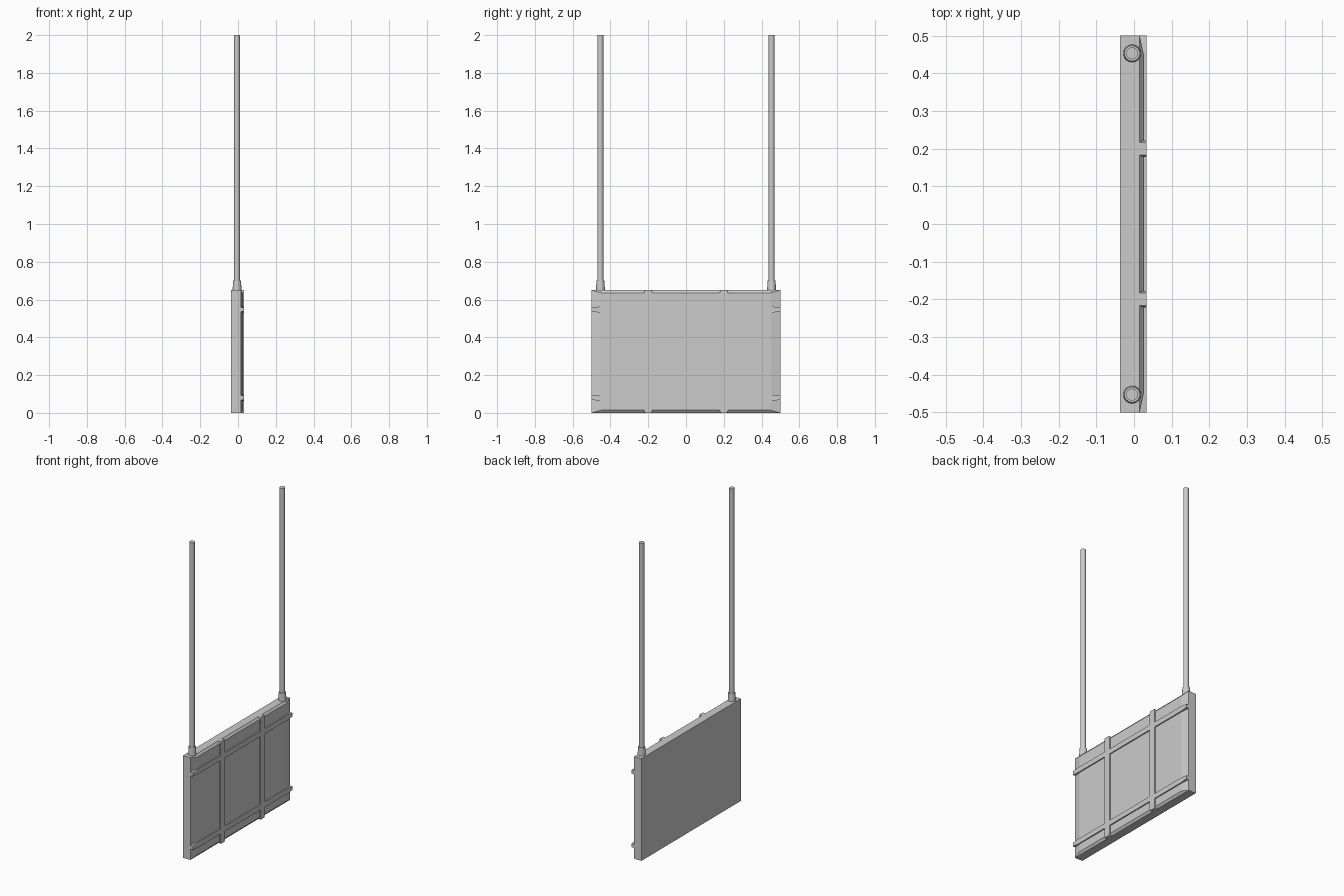
import bpy, bmesh

if "Cube" in bpy.data.objects:
    bpy.data.objects.remove(bpy.data.objects["Cube"])

W, H = 0.5, 0.65              # half width, height of the board
BACK, RIM, FACE, RIB = -0.037, 0.015, 0.026, 0.033


def make(name, loops):
    """Skin a stack of matching closed loops and cap both ends."""
    bm = bmesh.new()
    rings = [[bm.verts.new(p) for p in loop] for loop in loops]
    n = len(rings[0])
    for a, b in zip(rings, rings[1:]):
        for i in range(n):
            j = (i + 1) % n
            bm.faces.new((a[i], a[j], b[j], b[i]))
    bm.faces.new(rings[0][::-1])
    bm.faces.new(rings[-1])
    bmesh.ops.recalc_face_normals(bm, faces=bm.faces)
    mesh = bpy.data.meshes.new(name)
    bm.to_mesh(mesh)
    bm.free()
    ob = bpy.data.objects.new(name, mesh)
    bpy.context.collection.objects.link(ob)
    return ob


def rect(x, dy, dz):
    return [(x, -W + dy, dz), (x, W - dy, dz), (x, W - dy, H - dz), (x, -W + dy, H - dz)]


def rib_outline(half_len, half_w, taper_len, taper_w):
    """Bar outline (along, across) narrowing toward both ends."""
    l, w = half_len, half_w
    li, we = l - taper_len, w - taper_w
    return [(-l, -we), (-li, -w), (li, -w), (l, -we), (l, we), (li, w), (-li, w), (-l, we)]


# Board with a raised, bevelled front
make("board", [rect(BACK, 0, 0), rect(RIM, 0, 0), rect(FACE, 0.05, 0.014)])

# Upright ribs
out = rib_outline(H / 2, 0.022, 0.014, 0.005)
for y in (-0.2, 0.2):
    make("upright_rib", [[(x, y + b, H / 2 + a) for a, b in out] for x in (0.01, RIB)])

# Cross ribs
out = rib_outline(W, 0.016, 0.045, 0.005)
for z in (0.08, 0.547):
    make("cross_rib", [[(x, a, z + b) for a, b in out] for x in (0.01, RIB)])


def cone(name, r1, r2, z0, z1, y):
    bpy.ops.mesh.primitive_cone_add(vertices=16, radius1=r1, radius2=r2, depth=z1 - z0,
                                    location=(-0.005, y, (z0 + z1) / 2))
    bpy.context.object.name = name
    bpy.ops.object.shade_smooth_by_angle()


# Poles and their sockets
for y in (-0.453, 0.453):
    cone("pole_socket", 0.024, 0.021, 0.645, 0.70, y)
    cone("pole", 0.016, 0.016, 0.65, 2.0, y)
